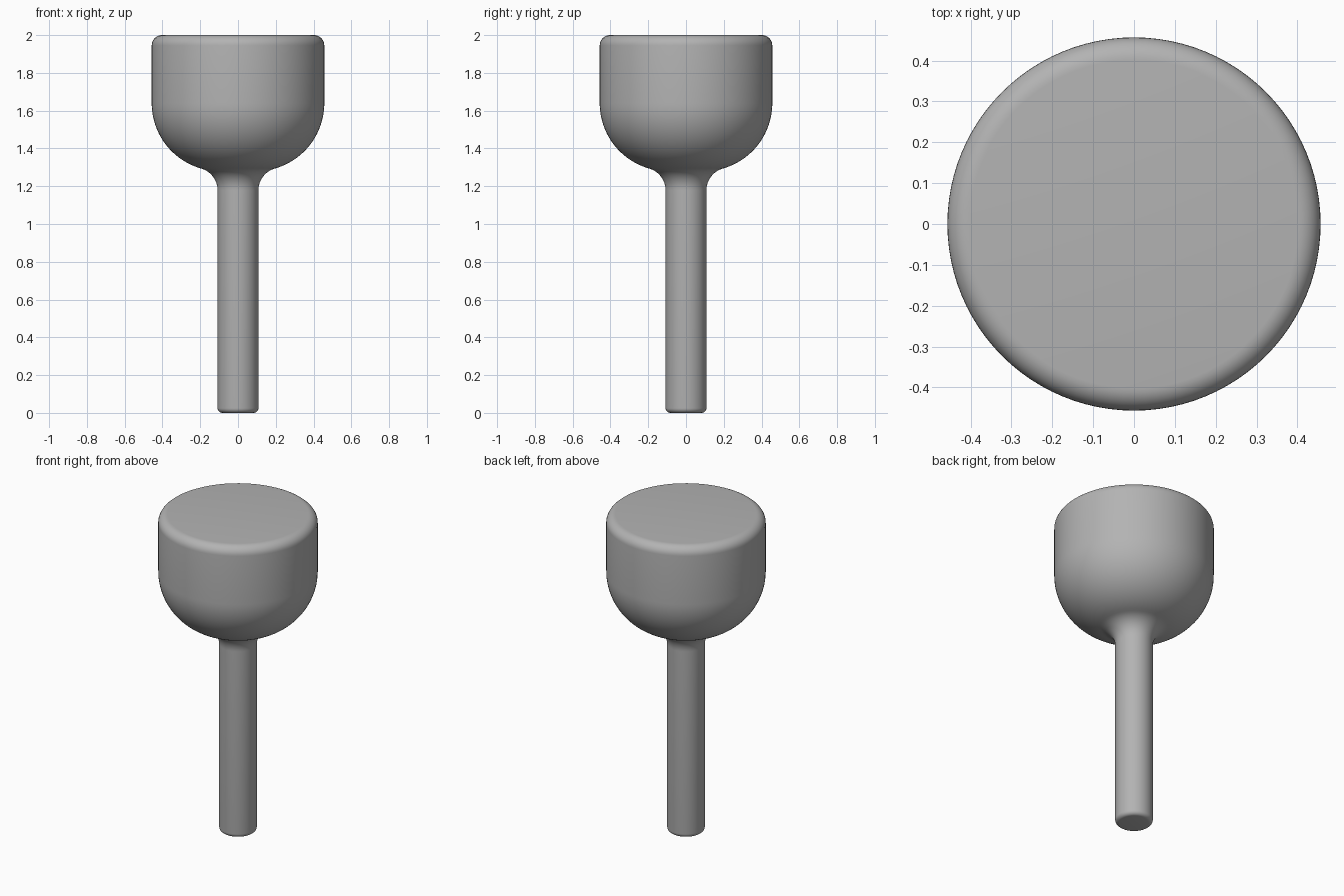
import bpy
import bmesh
from math import cos, sin, pi, radians, atan2, sqrt

cube = bpy.data.objects.get("Cube")
if cube:
    bpy.data.objects.remove(cube, do_unlink=True)

# Single grey material
GREY = (0.45, 0.45, 0.45, 1)
mat = bpy.data.materials.new("plain grey")
mat.use_nodes = True
mat.diffuse_color = GREY
mat.node_tree.nodes["Principled BSDF"].inputs["Base Color"].default_value = GREY


def arc(cx, cz, r, a0, a1, n):
    """Profile points along an arc, angles in radians."""
    return [(cx + r * cos(a0 + (a1 - a0) * i / n),
             cz + r * sin(a0 + (a1 - a0) * i / n)) for i in range(n + 1)]


# Main dimensions
HEIGHT = 2.0
HEAD_R, STEM_R = 0.457, 0.108
TOP_FILLET, FOOT_FILLET = 0.055, 0.025
BOWL_R, BOWL_Z, NECK_R = 0.36, 1.64, 0.12

# Neck fillet is tangent to both the stem and the bowl
bowl_x = HEAD_R - BOWL_R
neck_x = STEM_R + NECK_R
drop = sqrt((BOWL_R + NECK_R) ** 2 - (neck_x - bowl_x) ** 2)
neck_z = BOWL_Z - drop
join = atan2(-drop, neck_x - bowl_x)

# Half profile from foot to top
profile = [(0, 0)]
profile += arc(STEM_R - FOOT_FILLET, FOOT_FILLET, FOOT_FILLET, -pi / 2, 0, 6)
profile += arc(neck_x, neck_z, NECK_R, pi, join + pi, 12)
profile += arc(bowl_x, BOWL_Z, BOWL_R, join, 0, 24)[1:]
profile += arc(HEAD_R - TOP_FILLET, HEIGHT - TOP_FILLET, TOP_FILLET, 0, pi / 2, 8)
profile += [(0, HEIGHT)]

# Revolve the profile into one solid
bm = bmesh.new()
verts = [bm.verts.new((x, 0, z)) for x, z in profile]
edges = [bm.edges.new(pair) for pair in zip(verts, verts[1:])]
bmesh.ops.spin(bm, geom=verts + edges, cent=(0, 0, 0), axis=(0, 0, 1),
               angle=2 * pi, steps=96, use_merge=True)
bmesh.ops.remove_doubles(bm, verts=bm.verts, dist=1e-5)
bmesh.ops.recalc_face_normals(bm, faces=bm.faces)

# Turn the end fans into flat caps
for z in (0, HEIGHT):
    cap = [f for f in bm.faces if all(abs(v.co.z - z) < 1e-4 for v in f.verts)]
    bmesh.ops.dissolve_faces(bm, faces=cap, use_verts=True)

mesh = bpy.data.meshes.new("round_head_and_stem")
bm.to_mesh(mesh)
bm.free()
mesh.materials.append(mat)
knob = bpy.data.objects.new("round_head_and_stem", mesh)
bpy.context.collection.objects.link(knob)

# Smooth shading
bpy.ops.object.select_all(action='DESELECT')
knob.select_set(True)
bpy.context.view_layer.objects.active = knob
bpy.ops.object.shade_smooth_by_angle(angle=radians(30))
